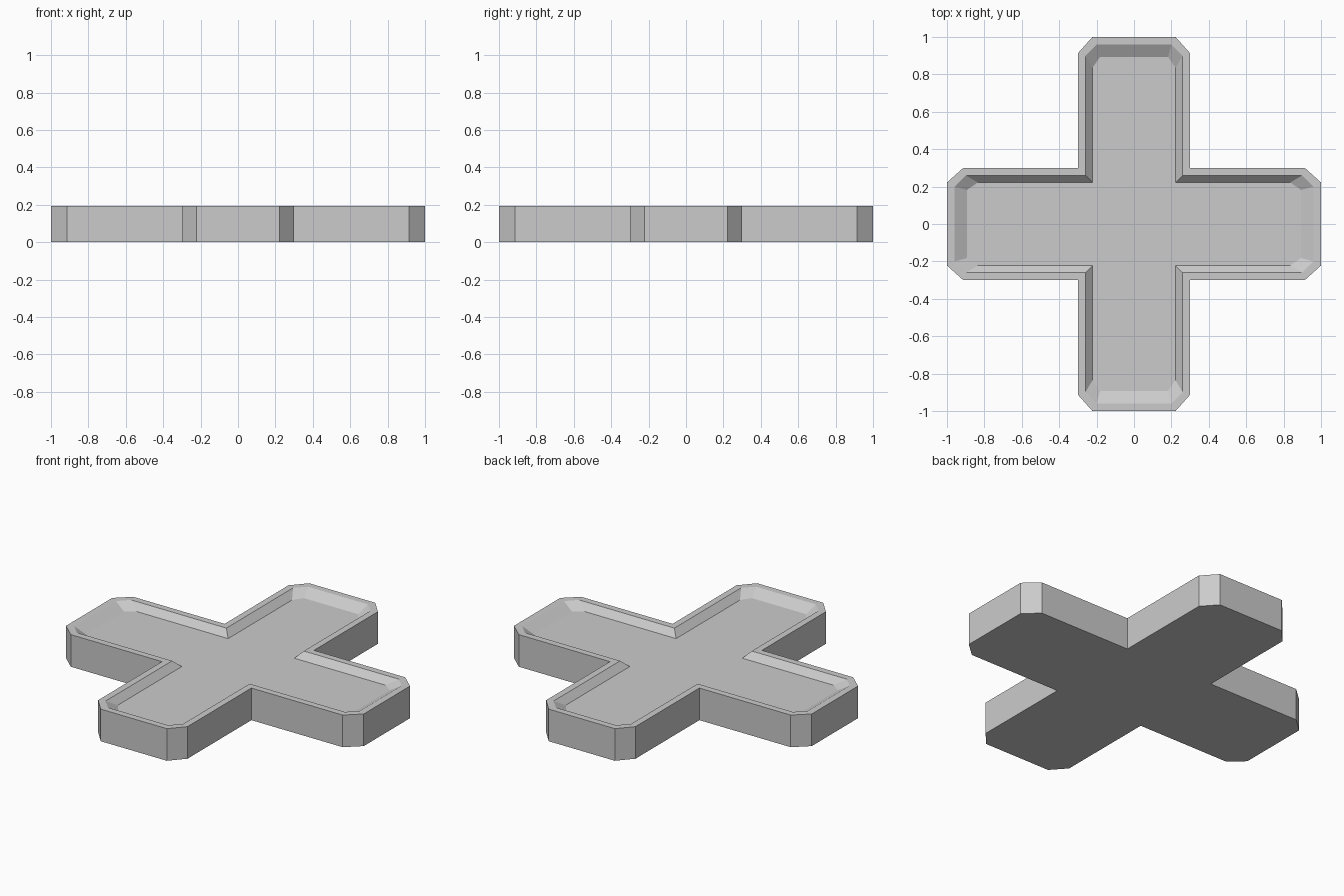
import bpy, bmesh
from mathutils import Matrix, Vector
from math import pi

if "Cube" in bpy.data.objects:
    bpy.data.objects.remove(bpy.data.objects["Cube"])


def cross_ring(bm, side, end, shoulder, tip, z):
    """Cross outline: one arm with clipped corners, turned four times."""
    arm = [(side, -side), (shoulder, -side), (end, -tip), (end, tip), (shoulder, side)]
    ring = []
    for k in range(4):
        turn = Matrix.Rotation(k * pi / 2, 3, 'Z')
        ring += [bm.verts.new(turn @ Vector((x, y, z))) for x, y in arm]
    return ring


def bridge(bm, a, b):
    n = len(a)
    for i in range(n):
        j = (i + 1) % n
        bm.faces.new((a[i], a[j], b[j], b[i]))


HEIGHT, FLOOR = 0.195, 0.156
bm = bmesh.new()
# outer wall, flat rim, sloped recess wall
rings = [
    cross_ring(bm, 0.30, 1.00, 0.913, 0.222, 0),
    cross_ring(bm, 0.30, 1.00, 0.913, 0.222, HEIGHT),
    cross_ring(bm, 0.26, 0.96, 0.90, 0.20, HEIGHT),
    cross_ring(bm, 0.222, 0.893, 0.835, 0.182, FLOOR),
]
for lower, upper in zip(rings, rings[1:]):
    bridge(bm, lower, upper)
# underside and recessed floor
bm.faces.new(rings[0][::-1])
bm.faces.new(rings[-1])
bmesh.ops.recalc_face_normals(bm, faces=bm.faces[:])

mesh = bpy.data.meshes.new("cross_tray")
bm.to_mesh(mesh)
bm.free()
bpy.context.collection.objects.link(bpy.data.objects.new("cross_tray", mesh))
